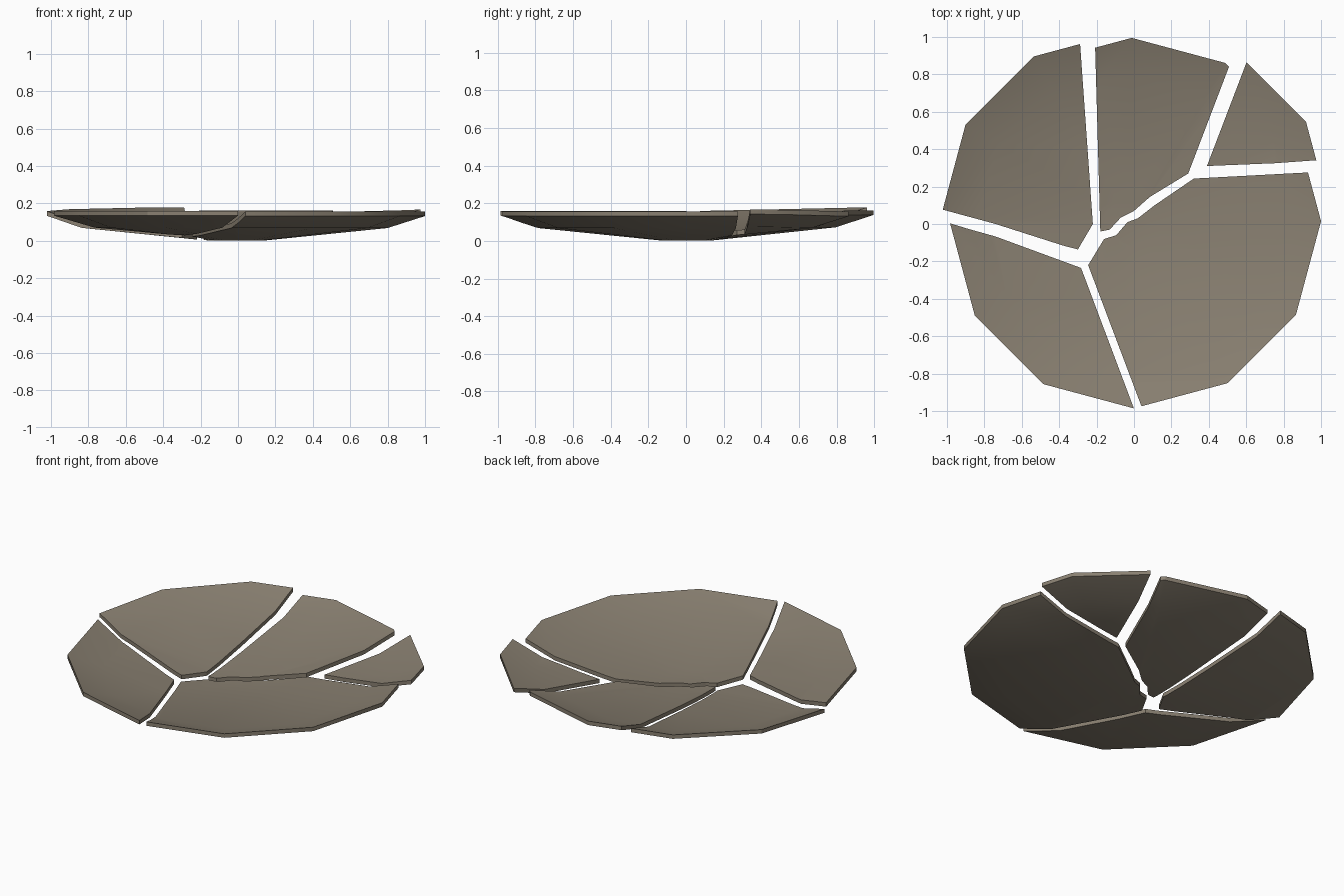
import bpy, bmesh
from math import cos, sin, pi, radians

cube = bpy.data.objects.get("Cube")
if cube:
    bpy.data.objects.remove(cube, do_unlink=True)

clay = bpy.data.materials.new("grey_brown_clay")
clay.use_nodes = True
colour = (0.25, 0.215, 0.165, 1)
clay.diffuse_color = colour
clay.node_tree.nodes["Principled BSDF"].inputs["Base Color"].default_value = colour

SIDES = 12
THICK = 0.025
# Underside of the dish as (radius, height), centre to rim
PROFILE = [(0.15, 0.002), (0.8, 0.068), (1.0, 0.132)]


def add_object(name, bm):
    bmesh.ops.recalc_face_normals(bm, faces=bm.faces)
    mesh = bpy.data.meshes.new(name)
    bm.to_mesh(mesh)
    bm.free()
    obj = bpy.data.objects.new(name, mesh)
    bpy.context.collection.objects.link(obj)
    return obj


def whole_dish(name, shift, tilt):
    """Twelve-sided shallow dish with thickness, shifted and slightly tilted."""
    bm = bmesh.new()
    loop = PROFILE + [(r, z + THICK) for r, z in reversed(PROFILE)]
    rings = [[bm.verts.new((r * cos(2 * pi * i / SIDES), r * sin(2 * pi * i / SIDES), z))
              for i in range(SIDES)] for r, z in loop]
    for a, b in zip(rings, rings[1:]):
        for i in range(SIDES):
            j = (i + 1) % SIDES
            bm.faces.new((a[i], a[j], b[j], b[i]))
    bm.faces.new(rings[0])
    bm.faces.new(rings[-1])
    for v in bm.verts:
        v.co.x += shift[0]
        v.co.y += shift[1]
        v.co.z += tilt[0] * v.co.x + tilt[1] * v.co.y + tilt[2]
    return add_object(name, bm)


def prism(outline):
    """Upright cutter whose inner sides follow the cracks."""
    bm = bmesh.new()
    face = bm.faces.new([bm.verts.new((x, y, -0.5)) for x, y in outline])
    top = bmesh.ops.extrude_face_region(bm, geom=[face])["geom"]
    for v in top:
        if isinstance(v, bmesh.types.BMVert):
            v.co.z = 0.7
    obj = add_object("cutter", bm)
    obj.hide_render = True
    return obj


def shard(name, outline, shift, tilt):
    obj = whole_dish(name, shift, tilt)
    cutter = prism(outline)
    mod = obj.modifiers.new("break", 'BOOLEAN')
    mod.operation = 'INTERSECT'
    mod.solver = 'EXACT'
    mod.object = cutter
    bpy.context.view_layer.update()
    graph = bpy.context.evaluated_depsgraph_get()
    mesh = bpy.data.meshes.new_from_object(obj.evaluated_get(graph))
    obj.modifiers.clear()
    obj.data = mesh
    mesh.materials.clear()
    mesh.materials.append(clay)
    bpy.data.objects.remove(cutter, do_unlink=True)
    return obj


# Crack outlines run past the rim so each shard keeps its faceted edge
shards = [
    shard("back_right_shard",
          [(-0.305, 1.2), (-0.22, 0), (-0.3, -0.136), (-0.38, -0.115),
           (-0.74, 0), (-1.2, 0.125), (-1.2, 1.2)],
          (-0.035, 0.03), (0, 0.022, 0)),
    shard("back_shard",
          [(-0.215, 1.2), (-0.18, -0.04), (-0.13, -0.03), (-0.07, 0.035),
           (0, 0.07), (0.085, 0.145), (0.29, 0.27), (0.645, 1.2)],
          (-0.012, -0.005), (0, 0.005, 0)),
    shard("back_left_shard",
          [(0.39, 0.31), (0.755, 0.325), (1.2, 0.357), (1.2, 1.2), (0.73, 1.2)],
          (0.054, 0.045), (0.015, -0.012, 0)),
    shard("front_left_shard",
          [(1.2, 0.29), (0.32, 0.243), (0.11, 0.1), (0.02, 0.03), (-0.035, 0.01),
           (-0.095, -0.06), (-0.16, -0.08), (-0.245, -0.22), (0.125, -1.2), (1.2, -1.2)],
          (0, 0.015), (0, 0, 0)),
    shard("front_right_shard",
          [(-1.2, 0.07), (-0.89, -0.025), (-0.74, -0.067), (-0.283, -0.235),
           (0.08, -1.2), (-1.2, -1.2)],
          (0.015, 0.01), (0, 0, 0.002)),
]

# Smooth bowl surface, sharp broken edges
bpy.ops.object.select_all(action='DESELECT')
for obj in shards:
    obj.select_set(True)
bpy.context.view_layer.objects.active = shards[0]
bpy.ops.object.shade_smooth_by_angle(angle=radians(30))
